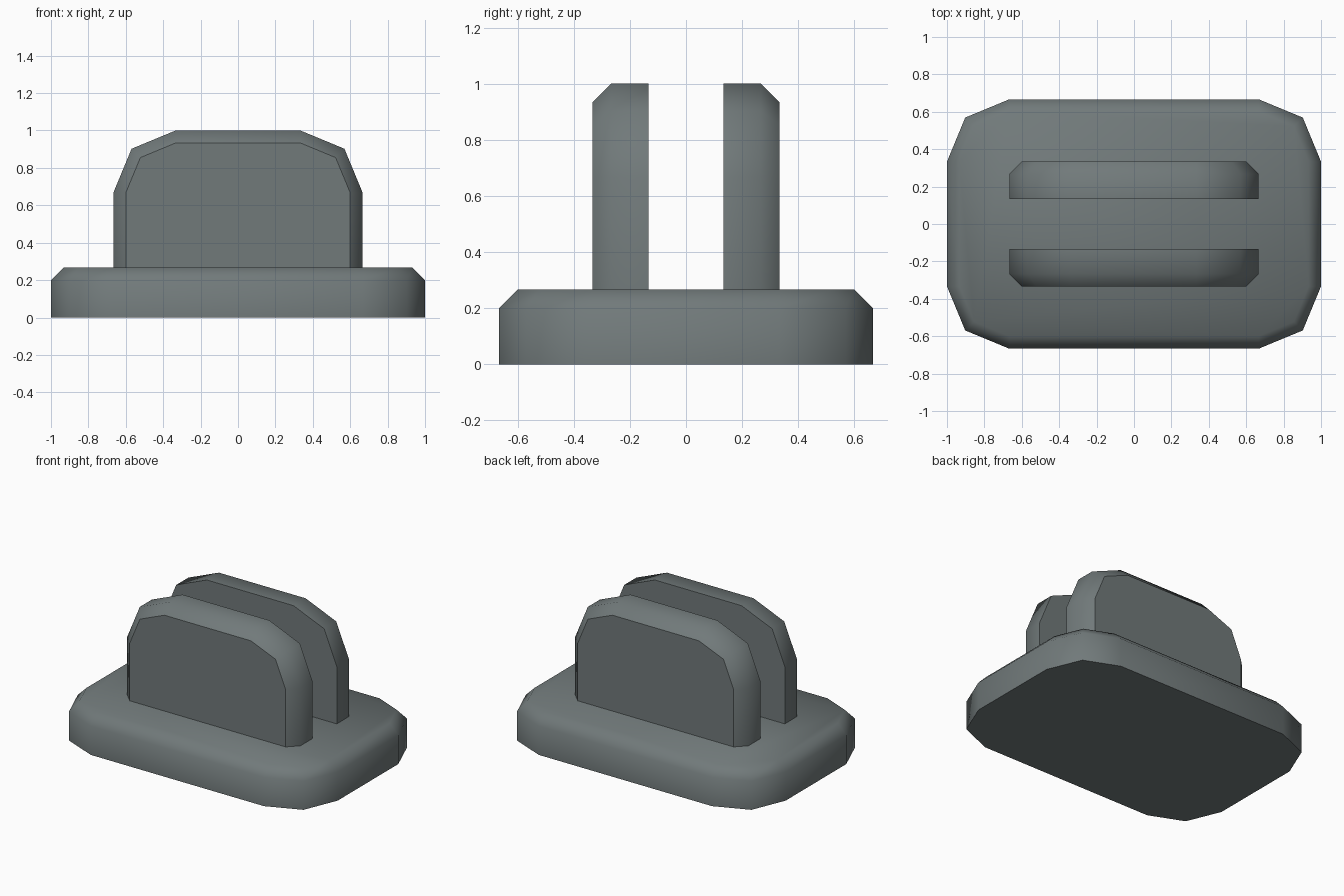
import bpy, bmesh, math
from mathutils import Vector

if "Cube" in bpy.data.objects:
    bpy.data.objects.remove(bpy.data.objects["Cube"])

T = 1 / 15          # chamfer size
R = 1 / 3           # corner radius

grey = bpy.data.materials.new("slate grey")
grey.diffuse_color = (0.165, 0.193, 0.195, 1)
grey.use_nodes = True
grey.node_tree.nodes["Principled BSDF"].inputs["Base Color"].default_value = grey.diffuse_color


def arc(cx, cy, r, start):
    """Quarter circle in two segments."""
    return [(cx + r * math.cos(math.radians(start + a)),
             cy + r * math.sin(math.radians(start + a))) for a in (0, 45, 90)]


def loft(name, rings, sharp_last, open_bottom):
    """Skin a stack of rings, cap both ends, crease the flat caps."""
    bm = bmesh.new()
    loops = [[bm.verts.new(p) for p in ring] for ring in rings]
    n = len(loops[0])
    for a, b in zip(loops, loops[1:]):
        for i in range(n):
            j = (i + 1) % n
            bm.faces.new((a[i], a[j], b[j], b[i]))
    first, last = bm.faces.new(loops[0]), bm.faces.new(loops[-1])
    bmesh.ops.recalc_face_normals(bm, faces=bm.faces)
    for f in bm.faces:
        f.smooth = True
    for cap in [first] + ([last] if sharp_last else []):
        for e in cap.edges:
            e.smooth = False
    if open_bottom:
        under = [f for f in bm.faces if f.normal.z < -0.9]
        bmesh.ops.delete(bm, geom=under, context='FACES')
    me = bpy.data.meshes.new(name)
    bm.to_mesh(me)
    bm.free()
    me.materials.append(grey)
    ob = bpy.data.objects.new(name, me)
    bpy.context.collection.objects.link(ob)
    return ob


# Base: rounded slab with a chamfered top rim
def base_ring(z, inset):
    r = R - inset
    pts = (arc(2 * R, R, r, 0) + arc(-2 * R, R, r, 90)
           + arc(-2 * R, -R, r, 180) + arc(2 * R, -R, r, 270))
    return [Vector((x, y, z)) for x, y in pts]


loft("base", [base_ring(0, 0), base_ring(3 * T, 0), base_ring(4 * T, T)], False, False)


# Upright plates: rounded top corners, chamfered on the outer face
def plate_ring(y, inset):
    r, w = R - inset, 2 * R - inset
    pts = [(w, 4 * T)] + arc(R, 2 * R, r, 0) + arc(-R, 2 * R, r, 90) + [(-w, 4 * T)]
    return [Vector((x, y, z)) for x, z in pts]


for name, s in (("front_plate", -1), ("back_plate", 1)):
    loft(name, [plate_ring(s * 2 * T, 0), plate_ring(s * 4 * T, 0),
                plate_ring(s * 5 * T, T)], True, True)
